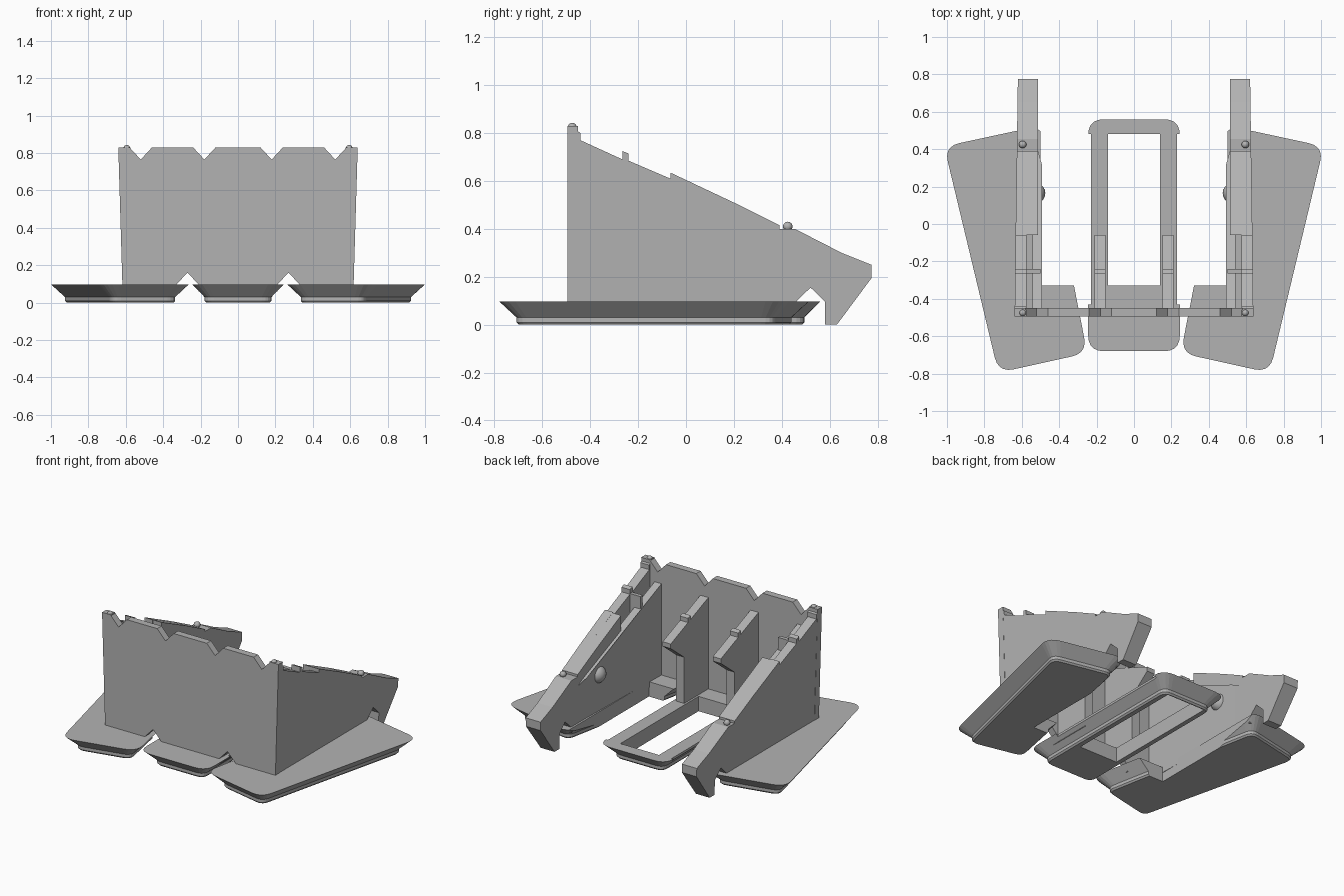
import bpy, bmesh
from mathutils import Vector

cube = bpy.data.objects.get("Cube")
if cube:
    bpy.data.objects.remove(cube, do_unlink=True)

grey = bpy.data.materials.new("plain_grey")
grey.use_nodes = True
grey.diffuse_color = (0.45, 0.45, 0.45, 1)
grey.node_tree.nodes["Principled BSDF"].inputs["Base Color"].default_value = (0.45, 0.45, 0.45, 1)


def finish(name, bm):
    bmesh.ops.recalc_face_normals(bm, faces=bm.faces)
    mesh = bpy.data.meshes.new(name)
    bm.to_mesh(mesh)
    bm.free()
    mesh.materials.append(grey)
    obj = bpy.data.objects.new(name, mesh)
    bpy.context.collection.objects.link(obj)
    return obj


def loft(name, rings):
    """Skin a stack of matching rings and cap both ends."""
    bm = bmesh.new()
    loops = [[bm.verts.new(p) for p in ring] for ring in rings]
    n = len(loops[0])
    for a, b in zip(loops, loops[1:]):
        for i in range(n):
            j = (i + 1) % n
            bm.faces.new((a[i], a[j], b[j], b[i]))
    bm.faces.new(loops[0])
    bm.faces.new(loops[-1])
    return finish(name, bm)


def side_prism(name, profile, inner, outer):
    """Extrude a (y, z) profile across x; inner and outer give x at (y, z)."""
    return loft(name, [[(f(y, z), y, z) for y, z in profile] for f in (inner, outer)])


def box(name, x0, x1, y0, y1, z0, z1):
    corners = [(x0, y0), (x1, y0), (x1, y1), (x0, y1)]
    return loft(name, [[(x, y, z) for x, y in corners] for z in (z0, z1)])


def ball(name, centre, radius):
    bm = bmesh.new()
    bmesh.ops.create_uvsphere(bm, u_segments=20, v_segments=12, radius=radius)
    bmesh.ops.translate(bm, verts=bm.verts, vec=centre)
    for f in bm.faces:
        f.smooth = True
    return finish(name, bm)


def rounded(corners, inset, radius, steps=5):
    """Inset a convex counter-clockwise outline and round its corners."""
    pts = [Vector(c) for c in corners]
    n = len(pts)
    moved = []
    for i in range(n):
        a = (pts[i] - pts[i - 1]).normalized()
        b = (pts[(i + 1) % n] - pts[i]).normalized()
        na, nb = Vector((-a.y, a.x)), Vector((-b.y, b.x))
        moved.append(pts[i] + (na + nb) * inset / (1 + na.dot(nb)))
    out = []
    for i, p in enumerate(moved):
        start = p + (moved[i - 1] - p).normalized() * radius
        end = p + (moved[(i + 1) % n] - p).normalized() * radius
        for k in range(steps + 1):
            t = k / steps
            out.append(start * (1 - t) ** 2 + p * 2 * t * (1 - t) + end * t * t)
    return out


def pad(name, corners):
    levels = [(0.0, 0.075), (0.01, 0.066), (0.03, 0.066), (0.097, 0.0)]
    return loft(name, [[(p.x, p.y, z) for p in rounded(corners, d, 0.085 - d * 0.5)]
                       for z, d in levels])


def cut(obj, cutter):
    mod = obj.modifiers.new("cut", "BOOLEAN")
    mod.operation = "DIFFERENCE"
    mod.solver = "EXACT"
    mod.object = cutter
    bpy.context.view_layer.objects.active = obj
    bpy.ops.object.modifier_apply(modifier=mod.name)
    bpy.data.objects.remove(cutter, do_unlink=True)


def mirror_copy(obj):
    bm = bmesh.new()
    bm.from_mesh(obj.data)
    for v in bm.verts:
        v.co.x = -v.co.x
    finish(obj.name.replace("left_", "right_"), bm)


# Centre pad with its open window
centre = pad("centre_pad", [(-0.245, -0.68), (0.245, -0.68), (0.245, 0.56), (-0.245, 0.56)])
cut(centre, box("window_cutter", -0.14, 0.14, -0.33, 0.48, -0.1, 0.2))
for s in (-1, 1):
    cut(centre, box("edge_cutter", s * 0.23, s * 0.3, -0.43, 0.48, -0.1, 0.2))

# Front plate with V notches along the top and bottom
half_top = [(0.12, 0.83), (0.18, 0.765), (0.24, 0.83), (0.46, 0.83), (0.52, 0.765), (0.58, 0.83), (0.64, 0.83)]
half_bottom = [(0.617, 0.06), (0.33, 0.06), (0.33, 0.097), (0.27, 0.16), (0.21, 0.097), (0.21, 0.06)]
half = half_top + half_bottom
outline = half + [(-x, z) for x, z in reversed(half)]
loft("front_plate", [[(x, y, z) for x, z in outline] for y in (-0.495, -0.45)])

# Parts of one side, mirrored afterwards
left = []
side_pad = pad("left_pad", [(0.25, -0.69), (0.725, -0.795), (1.015, 0.415), (0.49, 0.528)])
cut(side_pad, box("pad_cutter", 0.1, 0.5, -0.33, 0.8, -0.1, 0.2))
left.append(side_pad)

rear = [(0.2, 0.51), (0.39, 0.415), (0.39, 0.4), (0.455, 0.4), (0.65, 0.3), (0.775, 0.25),
        (0.775, 0.195), (0.63, 0), (0.58, 0), (0.58, 0.097), (0.52, 0.155), (0.46, 0.097), (0.46, 0.06)]
front = [(-0.495, 0.06), (-0.495, 0.83), (-0.46, 0.83), (-0.455, 0.81), (-0.44, 0.8), (-0.44, 0.77),
         (-0.265, 0.69), (-0.265, 0.725), (-0.24, 0.715), (-0.24, 0.685), (-0.065, 0.61), (-0.065, 0.635)]
left.append(side_prism("left_outer_wall", front + rear,
                       lambda y, z: 0.575, lambda y, z: 0.613 + 0.032 * z))
left.append(side_prism("left_rear_wall", [(-0.06, 0.06), (-0.06, 0.632)] + rear,
                       lambda y, z: 0.513, lambda y, z: 0.58))

inner = [(-0.46, 0.06), (-0.46, 0.7), (0.32, 0.375), (0.4, 0.335), (0.4, 0.06)]
left.append(side_prism("left_inner_wall", inner,
                       lambda y, z: 0.515 if y > 0.35 else 0.493, lambda y, z: 0.543))
left.append(box("left_cross_bar", 0.5, 0.62, -0.265, -0.24, 0.55, 0.69))

# Middle rib with overhanging nose and a small crossbar
rib = [(-0.46, 0.06), (-0.46, 0.7), (-0.265, 0.622), (-0.265, 0.65), (-0.24, 0.64), (-0.24, 0.612),
       (-0.06, 0.54), (-0.06, 0.51), (-0.2, 0.4), (-0.2, 0.06)]
left.append(side_prism("left_middle_rib", rib, lambda y, z: 0.153, lambda y, z: 0.211))

# Knobs and the inner locating bump
left.append(ball("left_inner_bump", (0.53, 0.165, 0.33), 0.056))
left.append(ball("left_rear_knob", (0.595, 0.425, 0.41), 0.02))
left.append(ball("left_front_knob", (0.595, -0.475, 0.825), 0.018))

for part in left:
    mirror_copy(part)
